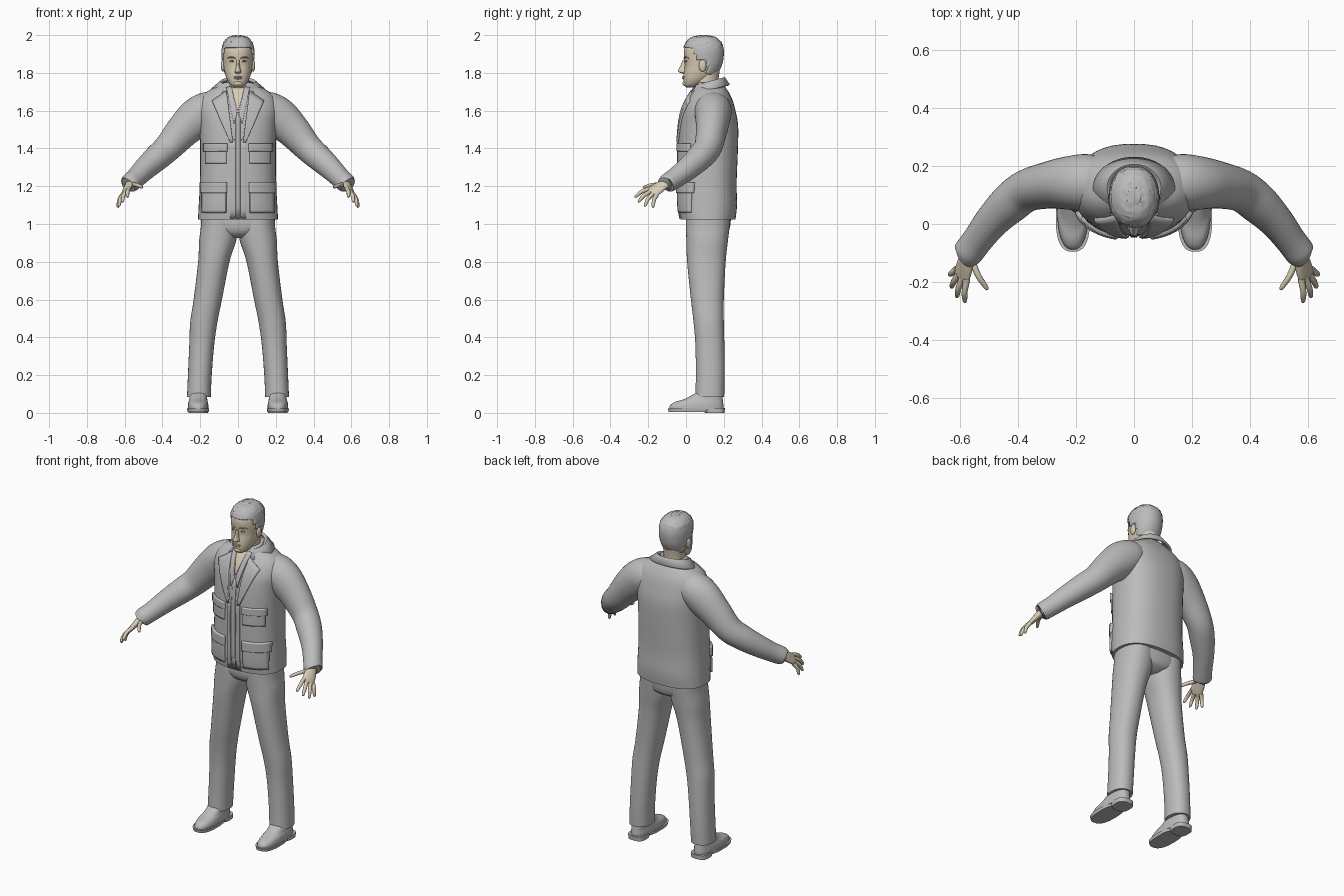
import bpy, bmesh, math, random
from mathutils import Vector
from mathutils.bvhtree import BVHTree

random.seed(4)
if "Cube" in bpy.data.objects:
    bpy.data.objects.remove(bpy.data.objects["Cube"])
parts = []


def material(name, rgb):
    m = bpy.data.materials.new(name)
    m.use_nodes = True
    m.diffuse_color = (*rgb, 1)
    node = next(n for n in m.node_tree.nodes if n.type == "BSDF_PRINCIPLED")
    node.inputs["Base Color"].default_value = (*rgb, 1)
    return m


GREY = material("cloth grey", (0.5, 0.5, 0.5))
SKIN = material("skin", (0.68, 0.6, 0.45))
DARK = material("dark eye", (0.08, 0.07, 0.06))


def finish(name, bm, mat, thick=0, offset=0):
    bmesh.ops.recalc_face_normals(bm, faces=bm.faces)
    me = bpy.data.meshes.new(name)
    bm.to_mesh(me)
    bm.free()
    ob = bpy.data.objects.new(name, me)
    bpy.context.collection.objects.link(ob)
    me.materials.append(mat)
    if thick:
        mod = ob.modifiers.new("thickness", "SOLIDIFY")
        mod.thickness, mod.offset = thick, offset
    parts.append(ob)
    return ob


def smooth_rows(rows, steps):
    """Catmull-Rom interpolation of rows of numbers."""
    out = []
    for i in range(len(rows) - 1):
        p, q = rows[i], rows[i + 1]
        o, r = rows[max(i - 1, 0)], rows[min(i + 2, len(rows) - 1)]
        for k in range(steps):
            t = k / steps
            out.append([b + t / 2 * (c - a + t * (2 * a - 5 * b + 4 * c - d + t * (3 * (b - c) + d - a)))
                        for a, b, c, d in zip(o, p, q, r)])
    return out + [list(rows[-1])]


def skin_rings(rings, wrap=True, caps=True):
    bm = bmesh.new()
    vs = [[bm.verts.new(p) for p in ring] for ring in rings]
    n = len(vs[0])
    for a, b in zip(vs, vs[1:]):
        for i in range(n if wrap else n - 1):
            j = (i + 1) % n
            bm.faces.new((a[i], a[j], b[j], b[i]))
    if caps:
        bm.faces.new(vs[0])
        bm.faces.new(vs[-1])
    return bm


def oval(center, u, v, power=2, n=40):
    pts = []
    for i in range(n):
        a = 2 * math.pi * i / n
        c, s = math.cos(a), math.sin(a)
        pts.append(center + u * math.copysign(abs(c) ** (2 / power), c)
                   + v * math.copysign(abs(s) ** (2 / power), s))
    return pts


def level_rings(rows, power=2, side=1, steps=5):
    """Rows are height, centre x, half width, front y, back y."""
    return [oval(Vector((cx * side, (f + b) / 2, z)), Vector((w, 0, 0)), Vector((0, (b - f) / 2, 0)), power)
            for z, cx, w, f, b in smooth_rows(rows, steps)]


def loft(name, rows, mat, power=2, side=1, steps=5):
    return finish(name, skin_rings(level_rings(rows, power, side, steps)), mat)


def tube(name, rows, mat, side=1, hint=(0, 0, 1), steps=5, n=24):
    """Rows are x, y, z, two radii; hint gives the direction of the second."""
    rows = smooth_rows(rows, steps)
    pts = [Vector(r[:3]) for r in rows]
    rings = []
    for i, r in enumerate(rows):
        t = (pts[min(i + 1, len(pts) - 1)] - pts[max(i - 1, 0)]).normalized()
        u = t.cross(Vector(hint)).normalized()
        ring = oval(pts[i], u * r[3], u.cross(t) * r[4], 2, n)
        rings.append([Vector((p.x * side, p.y, p.z)) for p in ring])
    return finish(name, skin_rings(rings), mat)


def ball(name, loc, size, mat):
    bm = bmesh.new()
    bmesh.ops.create_uvsphere(bm, u_segments=20, v_segments=12, radius=1)
    bmesh.ops.scale(bm, vec=size, verts=bm.verts)
    bmesh.ops.translate(bm, vec=loc, verts=bm.verts)
    return finish(name, bm, mat)


# Jacket body
jacket = loft("jacket_body", [
    (1.025, 0, .212, -.03, .262), (1.1, 0, .208, -.04, .27), (1.22, 0, .202, -.042, .268),
    (1.4, 0, .2, -.042, .275), (1.52, 0, .205, -.035, .276), (1.6, 0, .213, -.02, .262),
    (1.66, 0, .2, .005, .245), (1.7, 0, .165, .03, .225), (1.73, 0, .11, .05, .205),
    (1.75, 0, .078, .062, .19)], GREY, 2.4)
surface = BVHTree.FromPolygons([v.co for v in jacket.data.vertices],
                               [p.vertices[:] for p in jacket.data.polygons])


def patch(name, corners, lift, mat=GREY, side=1, n=10):
    """Thin plate laid over the jacket front; corners are x, z."""
    a, b, c, d = [Vector(p) for p in corners]
    rings = []
    for i in range(n + 1):
        row = []
        for j in range(n + 1):
            p = a.lerp(b, j / n).lerp(d.lerp(c, j / n), i / n)
            hit = surface.ray_cast(Vector((p.x * side, -1, p.y)), Vector((0, 1, 0)))[0]
            row.append((p.x * side, hit.y if hit else 0, p.y))
        rings.append(row)
    return finish(name, skin_rings(rings, False, False), mat, 2 * lift)


def box(x0, x1, z0, z1):
    return [(x0, z1), (x1, z1), (x1, z0), (x0, z0)]


# Open neck and shirt front
patch("neck_opening", [(-.036, 1.72), (.036, 1.72), (.002, 1.6), (-.002, 1.6)], .004, SKIN)
patch("shirt_placket", box(-.012, .012, 1.03, 1.59), .004)

# Folded collar around the neck, open at the front
inner, mid, outer = [], [], []
for i in range(41):
    a = math.radians(28 + 304 * i / 40)
    s, c = math.sin(a), math.cos(a)
    inner.append((.078 * s, .125 - .07 * c, 1.745 - .02 * c))
    mid.append((.092 * s, .125 - .08 * c, 1.75 - .022 * c))
    outer.append((.138 * s, .122 - .105 * c, 1.71 - .025 * c))
finish("jacket_collar", skin_rings([inner, mid, outer], False, False), GREY, .012)

# Trouser seat
loft("trouser_seat", [(1.06, 0, .195, 0, .24), (.99, 0, .19, 0, .234), (.95, 0, .14, .015, .22),
                      (.925, 0, .06, .05, .18)], GREY, 2.3)

for side, tag in ((1, "left_"), (-1, "right_")):
    # Jacket front details
    patch(tag + "front_edge", box(.018, .042, 1.03, 1.45), .006, side=side)
    patch(tag + "shirt_collar", [(.034, 1.725), (.062, 1.72), (.022, 1.53), (.004, 1.58)], .007, side=side)
    patch(tag + "lapel", [(.06, 1.7), (.135, 1.65), (.04, 1.43), (.026, 1.43)], .011, side=side)
    patch(tag + "chest_pocket", box(.06, .17, 1.32, 1.41), .008, side=side)
    patch(tag + "chest_flap", box(.056, .175, 1.385, 1.425), .013, side=side)
    patch(tag + "hip_pocket", box(.062, .185, 1.06, 1.2), .011, side=side)
    patch(tag + "hip_flap", box(.058, .19, 1.165, 1.22), .016, side=side)

    # Sleeve
    tube(tag + "sleeve", [
        (.1, .14, 1.61, .085, .085), (.16, .143, 1.6, .098, .1), (.22, .142, 1.56, .093, .105),
        (.29, .135, 1.495, .082, .092), (.37, .115, 1.405, .073, .076), (.43, .07, 1.35, .07, .07),
        (.49, .01, 1.295, .06, .062), (.54, -.055, 1.245, .053, .054), (.574, -.1, 1.215, .052, .05),
        (.576, -.102, 1.213, .04, .038)], GREY, side, n=36)

    # Hand
    tube(tag + "palm", [(.56, -.075, 1.232, .028, .022), (.575, -.115, 1.21, .03, .02),
                        (.586, -.15, 1.188, .037, .017), (.596, -.182, 1.168, .036, .012),
                        (.599, -.19, 1.163, .028, .006)],
         SKIN, side, (.75, -.17, .65))
    fingers = {"index": ((.577, -.19, 1.187), (.585, -.272, 1.143)),
               "middle": ((.592, -.185, 1.173), (.613, -.254, 1.116)),
               "ring": ((.605, -.172, 1.162), (.632, -.22, 1.094)),
               "little": ((.612, -.155, 1.155), (.638, -.176, 1.088)),
               "thumb": ((.562, -.12, 1.207), (.506, -.228, 1.195))}
    for finger, (base, tip) in fingers.items():
        base, tip = Vector(base), Vector(tip)
        bend = base.lerp(tip, .5) + Vector((.004, -.004, .006))
        tube(tag + finger + "_finger", [(*base, .012, .012), (*bend, .0105, .0105),
                                        (*base.lerp(tip, .9), .008, .008), (*tip, .003, .003)],
             SKIN, side, (.75, -.17, .65), n=12)

    # Trouser leg
    loft(tag + "trouser_leg", [
        (1.05, .1, .094, 0, .236), (.98, .1, .097, 0, .23), (.91, .108, .098, .002, .222),
        (.8, .128, .083, .006, .21), (.6, .16, .075, .026, .2), (.48, .181, .072, .04, .2),
        (.36, .192, .066, .05, .203), (.2, .202, .063, .052, .205), (.085, .207, .063, .05, .202)],
        GREY, 2.2, side)

    # Shoe
    loft(tag + "shoe_upper", [(.02, .211, .054, -.089, .198), (.04, .211, .054, -.084, .198),
                              (.058, .211, .051, -.058, .196), (.075, .21, .047, -.005, .194),
                              (.11, .208, .045, .06, .19)], GREY, 2.4, side)
    loft(tag + "shoe_sole", [(.006, .211, .056, -.092, .14), (.024, .211, .059, -.096, .14)],
         GREY, 2.6, side, 1)
    loft(tag + "shoe_heel", [(0, .211, .051, .1, .204), (.026, .211, .052, .09, .206)],
         GREY, 3, side, 1)

    # Ear, eye and brow
    ball(tag + "ear", (.08 * side, .088, 1.838), (.011, .02, .032), SKIN)
    ball(tag + "eye", (.031 * side, .004, 1.862), (.014, .011, .006), GREY)
    ball(tag + "iris", (.031 * side, -.005, 1.862), (.005, .004, .005), DARK)
    tube(tag + "brow", [(.013, -.009, 1.877, .003, .003), (.033, -.004, 1.884, .006, .004),
                        (.055, .016, 1.878, .003, .002)], GREY, side, n=10)

# Neck and head
loft("neck", [(1.66, 0, .068, .06, .19), (1.74, 0, .06, .042, .172), (1.81, 0, .06, .05, .178)], SKIN)
skull = [(1.722, 0, .016, .004, .04), (1.735, 0, .038, -.01, .075), (1.765, 0, .058, -.014, .125),
         (1.8, 0, .07, -.012, .162), (1.84, 0, .077, -.007, .184), (1.88, 0, .081, -.01, .193),
         (1.92, 0, .081, -.01, .194), (1.955, 0, .072, .004, .183), (1.98, 0, .05, .03, .155),
         (1.99, 0, .02, .07, .12)]
loft("head", skull, SKIN, 2.15)
loft("nose", [(1.797, 0, .01, -.02, .02), (1.803, 0, .017, -.036, .02), (1.812, 0, .016, -.042, .02),
              (1.835, 0, .01, -.031, .02), (1.868, 0, .009, -.017, .02)], SKIN)
ball("upper_lip", (0, -.012, 1.779), (.025, .009, .004), SKIN)
ball("lower_lip", (0, -.012, 1.771), (.021, .009, .005), SKIN)
ball("chin", (0, -.002, 1.744), (.025, .016, .014), SKIN)


# Short hair: an enlarged skull trimmed along the hairline
def hairline(y):
    if y < .03:
        return 1.935
    if y < .065:
        return 1.935 - (y - .03) * 2
    return 1.868 if y < .112 else 1.792


bm = skin_rings(level_rings(skull, 2.15, 1, 7))
for v in bm.verts:
    v.co.x *= 1.07
    v.co.y = .095 + (v.co.y - .095) * 1.06
    v.co.z = 1.86 + (v.co.z - 1.86) * 1.06
    if v.co.z > 1.94:
        v.co += Vector([random.uniform(-.002, .002) for _ in range(3)])
bald = [f for f in bm.faces
        if f.calc_center_median().z < hairline(f.calc_center_median().y)]
bmesh.ops.delete(bm, geom=bald, context="FACES")
finish("hair", bm, GREY, .009, -1)

# Smooth shading with sharp edges kept
bpy.ops.object.select_all(action="DESELECT")
for ob in parts:
    ob.select_set(True)
bpy.context.view_layer.objects.active = jacket
bpy.ops.object.shade_smooth_by_angle(angle=math.radians(40))
